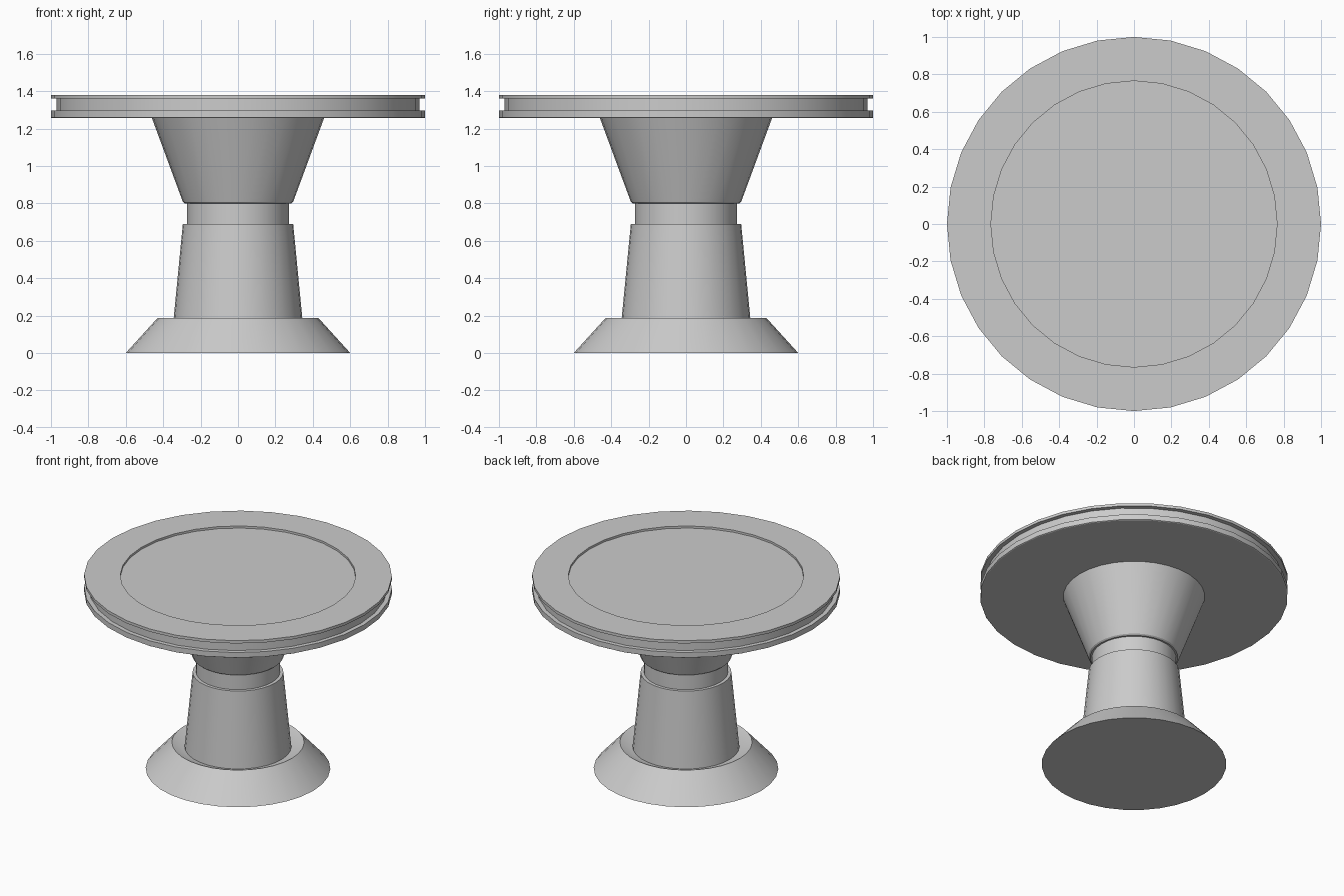
import bpy, bmesh
from math import sin, cos, tau, radians

if "Cube" in bpy.data.objects:
    bpy.data.objects.remove(bpy.data.objects["Cube"])

SIDES = 32


def lathe(name, profile):
    """Spin (radius, z) points, listed bottom to top, and cap both ends."""
    bm = bmesh.new()
    rings = [[bm.verts.new((r * cos(tau * i / SIDES), r * sin(tau * i / SIDES), z))
              for i in range(SIDES)] for r, z in profile]
    for lo, hi in zip(rings, rings[1:]):
        for i in range(SIDES):
            j = (i + 1) % SIDES
            bm.faces.new((lo[i], lo[j], hi[j], hi[i]))
    bm.faces.new(rings[0][::-1])
    bm.faces.new(rings[-1])
    mesh = bpy.data.meshes.new(name)
    bm.to_mesh(mesh)
    bm.free()
    obj = bpy.data.objects.new(name, mesh)
    bpy.context.collection.objects.link(obj)
    bpy.ops.object.select_all(action='DESELECT')
    obj.select_set(True)
    bpy.context.view_layer.objects.active = obj
    bpy.ops.object.shade_smooth_by_angle(angle=radians(25))
    return obj


# Flared foot with a shallow dished top
lathe("base", [(0.60, 0), (0.43, 0.187), (0.345, 0.155)])

# Tapered lower column
lathe("column", [(0.347, 0.155), (0.295, 0.69)])

# Narrow neck between column and bowl
lathe("neck", [(0.273, 0.69), (0.273, 0.805)])

# Flared support under the top
lathe("upper_support", [(0.285, 0.80), (0.295, 0.808), (0.46, 1.255)])

# Round top with a grooved rim and a shallow sunken centre
lathe("table_top", [(0.995, 1.255), (1.0, 1.258), (1.0, 1.295), (0.97, 1.295),
                    (0.97, 1.36), (1.0, 1.36), (1.0, 1.38), (0.765, 1.38),
                    (0.765, 1.365)])
